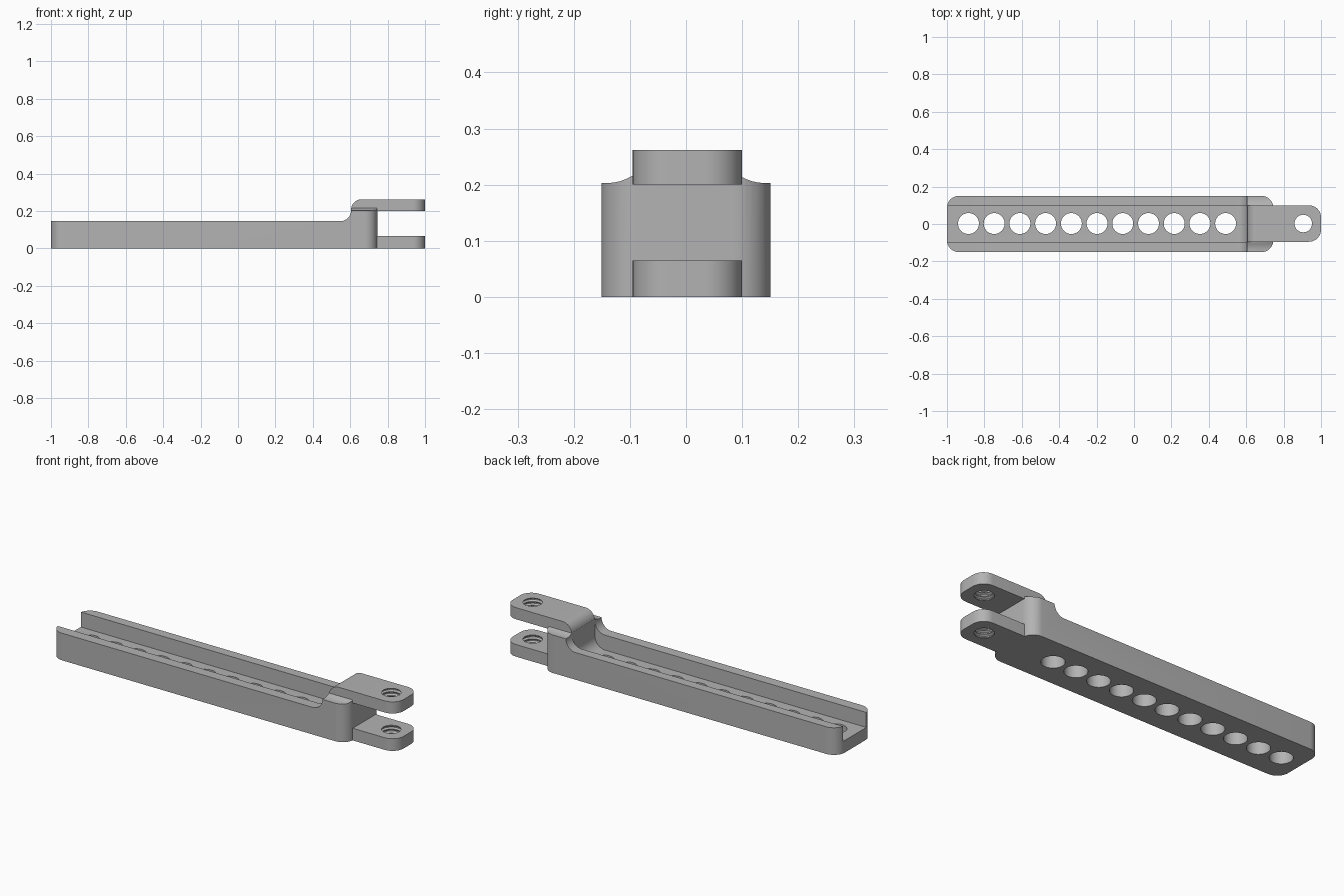
import bpy
import bmesh
from math import sin, cos, pi, radians
from mathutils import Vector

cube = bpy.data.objects.get("Cube")
if cube:
    bpy.data.objects.remove(cube, do_unlink=True)

grey = bpy.data.materials.new("plain grey")
grey.use_nodes = True
COLOUR = (0.45, 0.45, 0.45, 1)
grey.diffuse_color = COLOUR
grey.node_tree.nodes["Principled BSDF"].inputs["Base Color"].default_value = COLOUR

# Main dimensions
FLOOR, RAIL, SHOULDER, TOP = 0.065, 0.145, 0.203, 0.262
STEP_X, BODY_END, FORK_Z = 0.605, 0.745, 0.2
HALF_BODY, ARM_Y0, ARM_Y1 = 0.151, -0.095, 0.1


def arc(cx, cz, r, a0, a1, n=10):
    angles = [radians(a0 + (a1 - a0) * i / n) for i in range(n + 1)]
    return [(cx + r * cos(a), cz + r * sin(a)) for a in angles]


def rounded_rect(x0, x1, y0, y1, r):
    return (arc(x1 - r, y1 - r, r, 0, 90) + arc(x0 + r, y1 - r, r, 90, 180)
            + arc(x0 + r, y0 + r, r, 180, 270) + arc(x1 - r, y0 + r, r, 270, 360))


def prism(name, outline, lo, hi, axis):
    """Extrude a flat outline along one axis."""
    place = {"x": lambda a, b, h: (h, a, b),
             "y": lambda a, b, h: (a, h, b),
             "z": lambda a, b, h: (a, b, h)}[axis]
    bm = bmesh.new()
    face = bm.faces.new([bm.verts.new(place(a, b, lo)) for a, b in outline])
    move = Vector(place(0, 0, hi - lo))
    extruded = bmesh.ops.extrude_face_region(bm, geom=[face], use_keep_orig=True)
    for item in extruded["geom"]:
        if isinstance(item, bmesh.types.BMVert):
            item.co += move
    return finish(name, bm)


def lathe(name, profile, x, y, n=40):
    """Closed solid from stacked rings of (radius, height)."""
    bm = bmesh.new()
    rings = [[bm.verts.new((x + r * cos(2 * pi * i / n), y + r * sin(2 * pi * i / n), z))
              for i in range(n)] for r, z in profile]
    for low, high in zip(rings, rings[1:]):
        for i in range(n):
            j = (i + 1) % n
            bm.faces.new((low[i], low[j], high[j], high[i]))
    bm.faces.new(rings[0])
    bm.faces.new(rings[-1])
    return finish(name, bm)


def finish(name, bm):
    bmesh.ops.recalc_face_normals(bm, faces=bm.faces)
    mesh = bpy.data.meshes.new(name)
    bm.to_mesh(mesh)
    bm.free()
    mesh.materials.append(grey)
    obj = bpy.data.objects.new(name, mesh)
    bpy.context.collection.objects.link(obj)
    return obj


def combine(target, tool, operation):
    """Apply a boolean, then discard the tool."""
    mod = target.modifiers.new(operation, "BOOLEAN")
    mod.operation, mod.solver, mod.object = operation, "EXACT", tool
    bpy.ops.object.select_all(action="DESELECT")
    bpy.context.view_layer.objects.active = target
    target.select_set(True)
    bpy.ops.object.modifier_apply(modifier=mod.name)
    bpy.data.objects.remove(tool, do_unlink=True)


# Bar with side rails sweeping up to the shoulder
r = SHOULDER - RAIL
side = ([(-1.1, -0.1), (-1.1, RAIL)] + arc(STEP_X - r, SHOULDER, r, -90, 0)
        + [(0.8, SHOULDER - 0.005), (0.8, -0.1)])
bar = prism("slotted_arm", side, -0.2, 0.2, "y")

# Shoulder with a shallow flare towards the upper fork
flare = [(0.14 - 0.045 * t, SHOULDER + 0.013 * t * t) for t in (0, 0.25, 0.5, 0.75, 1)]
section = ([(0.18, 0.1), (0.18, SHOULDER)] + flare
           + [(-y, z) for y, z in reversed(flare)] + [(-0.18, SHOULDER), (-0.18, 0.1)])
combine(bar, prism("shoulder", section, STEP_X, 0.8, "x"), "UNION")

# Rounded plan shape
plan = rounded_rect(-1, BODY_END, -HALF_BODY, HALF_BODY, 0.065)
combine(bar, prism("plan", plan, 0, 0.4, "z"), "INTERSECT")

# Channel along the top, filleted at its closed end
channel = ([(-1.1, FLOOR)] + arc(STEP_X - 0.06, FLOOR + 0.06, 0.06, -90, 0)
           + [(STEP_X, 0.4), (-1.1, 0.4)])
combine(bar, prism("channel", channel, ARM_Y0, ARM_Y1, "y"), "DIFFERENCE")

# Upper and lower fork tongues
r = 0.055
upper = ([(STEP_X, 0.15)] + arc(STEP_X + r, TOP - r, r, 180, 90)
         + [(1.1, TOP), (1.1, FORK_Z), (0.72, FORK_Z), (0.72, 0.15)])
tongue_plan = rounded_rect(0.4, 1, ARM_Y0, ARM_Y1, 0.065)
upper_tongue = prism("upper_tongue", upper, ARM_Y0 - 0.05, ARM_Y1 + 0.05, "y")
combine(upper_tongue, prism("tongue_plan", tongue_plan, 0.1, 0.4, "z"), "INTERSECT")
combine(bar, upper_tongue, "UNION")
lower_plan = rounded_rect(0.62, 1, ARM_Y0, ARM_Y1, 0.065)
combine(bar, prism("lower_tongue", lower_plan, 0, FLOOR, "z"), "UNION")

# Row of round holes through the channel floor
for i in range(11):
    hole = lathe("hole", [(0.056, -0.1), (0.056, 0.12)], -0.885 + 0.1375 * i, 0.0025)
    combine(bar, hole, "DIFFERENCE")

# Threaded holes through both tongues
for base in (0, FORK_Z):
    thread = [(0.047, base - 0.03)]
    for k in range(3):
        z = base + 0.0125 + 0.02 * k
        thread += [(0.047, z - 0.008), (0.056, z - 0.002), (0.056, z + 0.002), (0.047, z + 0.008)]
    thread.append((0.047, base + 0.09))
    combine(bar, lathe("thread", thread, 0.905, 0.0025), "DIFFERENCE")

bpy.ops.object.select_all(action="DESELECT")
bar.select_set(True)
bpy.context.view_layer.objects.active = bar
bpy.ops.object.shade_smooth_by_angle(angle=radians(30))
